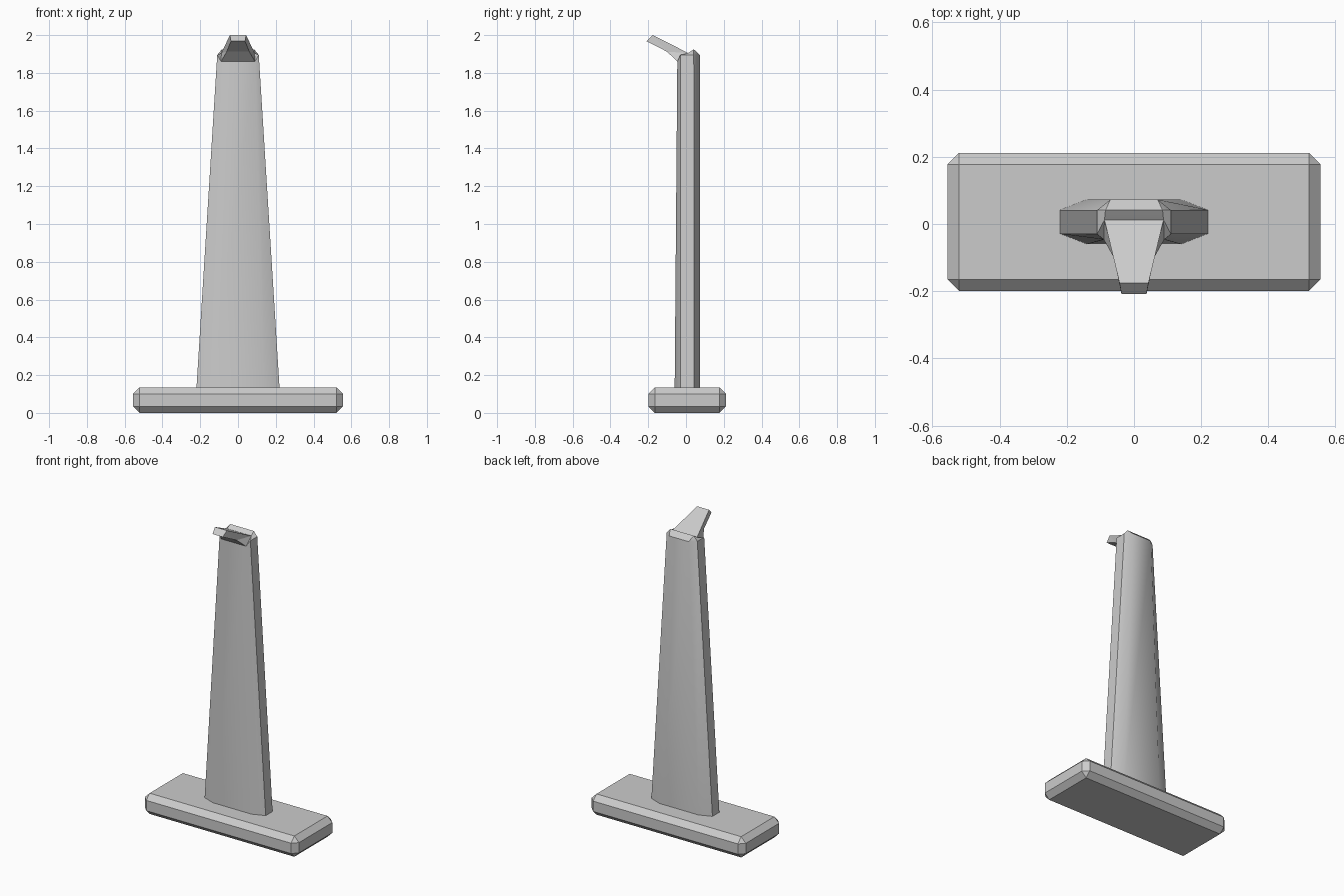
import bpy, bmesh, math

if "Cube" in bpy.data.objects:
    bpy.data.objects.remove(bpy.data.objects["Cube"])


def finish(name, bm, smooth=False):
    bmesh.ops.recalc_face_normals(bm, faces=bm.faces)
    me = bpy.data.meshes.new(name)
    bm.to_mesh(me)
    bm.free()
    ob = bpy.data.objects.new(name, me)
    bpy.context.collection.objects.link(ob)
    if smooth:
        bpy.ops.object.select_all(action='DESELECT')
        ob.select_set(True)
        bpy.context.view_layer.objects.active = ob
        bpy.ops.object.shade_smooth_by_angle(angle=math.radians(30))
    return ob


def mirrored_ring(bm, half):
    # right half listed front to back, then mirrored to close the loop
    right = [bm.verts.new(p) for p in half]
    left = [bm.verts.new((-x, y, z)) for x, y, z in reversed(half)]
    return right + left


# Base slab with chamfered edges
bpy.ops.mesh.primitive_cube_add(size=1, location=(0, 0.006, 0.0675))
base = bpy.context.object
base.name = "base"
base.scale = (1.11, 0.41, 0.135)
bpy.ops.object.transform_apply(location=False, rotation=False, scale=True)
bevel = base.modifiers.new("chamfer", 'BEVEL')
bevel.width = 0.034
bevel.segments = 1

# Tapered column with eight sides
bm = bmesh.new()
bottom = mirrored_ring(bm, [(0.14, -0.06, 0.13), (0.22, -0.029, 0.13),
                            (0.22, 0.042, 0.13), (0.14, 0.073, 0.13)])
top = mirrored_ring(bm, [(0.09, -0.046, 1.86), (0.11, -0.03, 1.895),
                         (0.11, 0.041, 1.895), (0.07, 0.073, 1.895)])
for i in range(8):
    j = (i + 1) % 8
    bm.faces.new((bottom[i], bottom[j], top[j], top[i]))
bm.faces.new(bottom)

# Column cap: a low ridge falling forward to the foot of the hook
r_valley, r_ridge, l_ridge, l_valley = mirrored_ring(
    bm, [(0.088, 0.012, 1.905), (0.085, 0.041, 1.925)])
bm.faces.new((top[3], top[4], l_ridge, r_ridge))
bm.faces.new((r_valley, r_ridge, l_ridge, l_valley))
bm.faces.new((top[0], r_valley, l_valley, top[7]))
for f, s, t, b, valley, ridge in ((top[0], top[1], top[2], top[3], r_valley, r_ridge),
                                  (top[7], top[6], top[5], top[4], l_valley, l_ridge)):
    bm.faces.new((f, s, valley))
    bm.faces.new((s, t, ridge, valley))
    bm.faces.new((t, b, ridge))
finish("column", bm, smooth=True)

# Hook: side profile with a half width at each point
bm = bmesh.new()
profile = [(0.088, 0.012, 1.905), (0.043, -0.176, 2.0), (0.037, -0.209, 1.968),
           (0.06, -0.1, 1.912), (0.09, -0.046, 1.86)]
right = [bm.verts.new(p) for p in profile]
left = [bm.verts.new((-x, y, z)) for x, y, z in profile]
for i in range(5):
    j = (i + 1) % 5
    bm.faces.new((right[i], right[j], left[j], left[i]))
for s in (right, left):
    bm.faces.new((s[0], s[1], s[3]))
    bm.faces.new((s[1], s[2], s[3]))
    bm.faces.new((s[0], s[3], s[4]))
finish("hook", bm)
